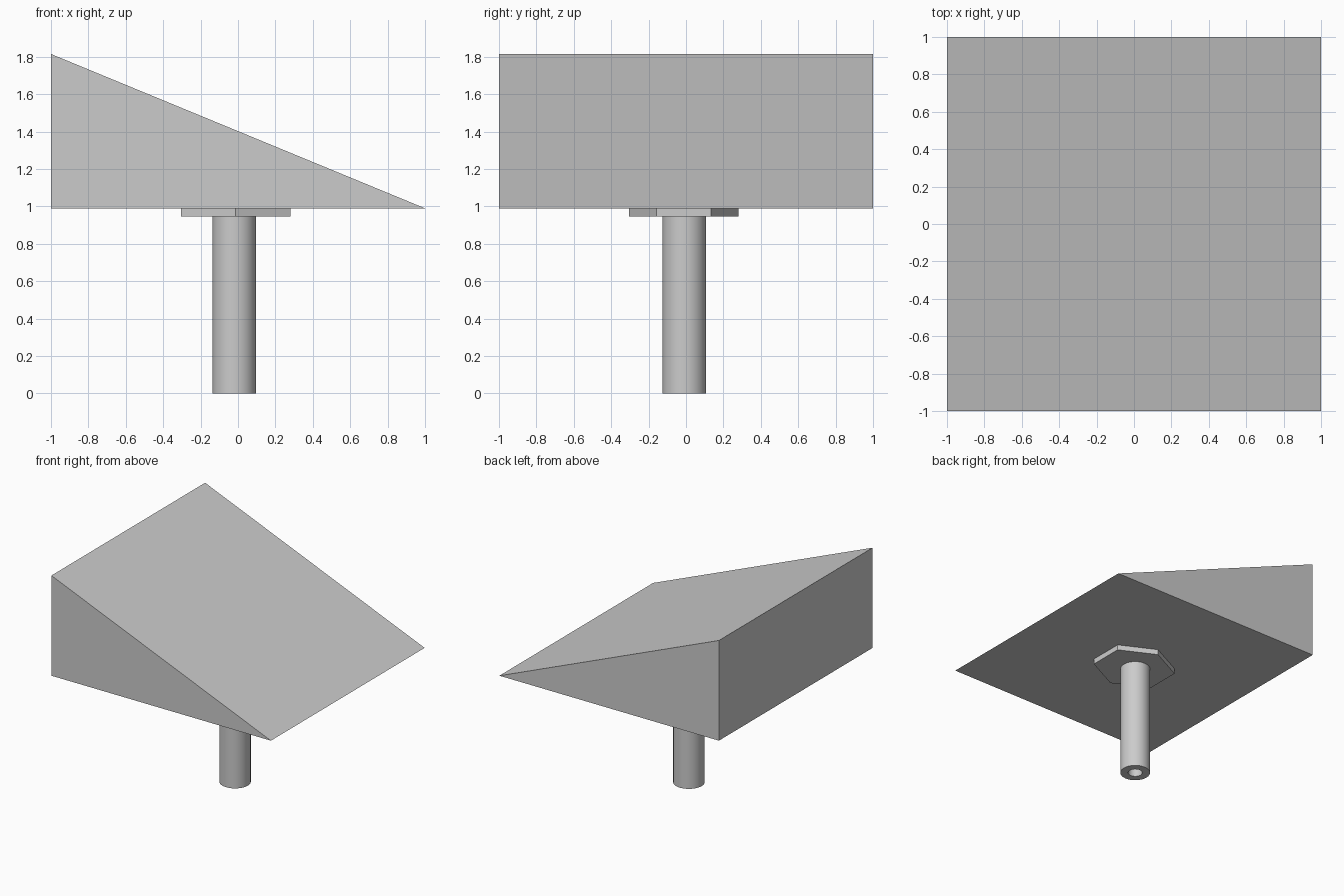
import bpy
import bmesh
from math import radians, cos, sin, tau

if "Cube" in bpy.data.objects:
    bpy.data.objects.remove(bpy.data.objects["Cube"])

GREY = (0.6, 0.6, 0.6, 1.0)
grey = bpy.data.materials.new("plain grey")
grey.use_nodes = True
grey.diffuse_color = GREY
grey.node_tree.nodes["Principled BSDF"].inputs["Base Color"].default_value = GREY


def finish(bm, name):
    bmesh.ops.recalc_face_normals(bm, faces=bm.faces)
    mesh = bpy.data.meshes.new(name)
    bm.to_mesh(mesh)
    bm.free()
    mesh.materials.append(grey)
    obj = bpy.data.objects.new(name, mesh)
    bpy.context.collection.objects.link(obj)
    return obj


def prism(name, outline, depth):
    """Extrude a flat outline along a vector."""
    bm = bmesh.new()
    face = bm.faces.new([bm.verts.new(p) for p in outline])
    new = bmesh.ops.extrude_face_region(bm, geom=[face], use_keep_orig=True)["geom"]
    bmesh.ops.translate(bm, vec=depth,
                        verts=[g for g in new if isinstance(g, bmesh.types.BMVert)])
    return finish(bm, name)


def tube(name, centre, outer, inner, height, sides):
    """Closed ring profile turned about the vertical axis."""
    bm = bmesh.new()
    profile = [(outer, 0), (outer, height), (inner, height), (inner, 0)]
    verts = [bm.verts.new((r, 0, z)) for r, z in profile]
    edges = [bm.edges.new((verts[i], verts[i - 1])) for i in range(4)]
    bmesh.ops.spin(bm, geom=verts + edges, cent=(0, 0, 0), axis=(0, 0, 1),
                   angle=tau, steps=sides, use_merge=True)
    bmesh.ops.remove_doubles(bm, verts=bm.verts, dist=0.0001)
    obj = finish(bm, name)
    obj.location = centre
    return obj


# Wedge top, sloping down towards +x
prism("wedge_top", [(-1, -1, 0.99), (1, -1, 0.99), (-1, -1, 1.815)], (0, 2, 0))

# Hexagonal mounting plate, slightly stretched in x
rx, ry = 0.338, 0.2925
hexagon = [(-0.0125 + rx * cos(a), -0.0125 + ry * sin(a), 0.945)
           for a in (radians(30 + 60 * i) for i in range(6))]
prism("mounting_plate", hexagon, (0, 0, 0.045))

# Hollow round post
post = tube("post", (-0.02, -0.009, 0), 0.117, 0.056, 0.945, 32)
bpy.ops.object.select_all(action="DESELECT")
post.select_set(True)
bpy.context.view_layer.objects.active = post
bpy.ops.object.shade_smooth_by_angle(angle=radians(30))
